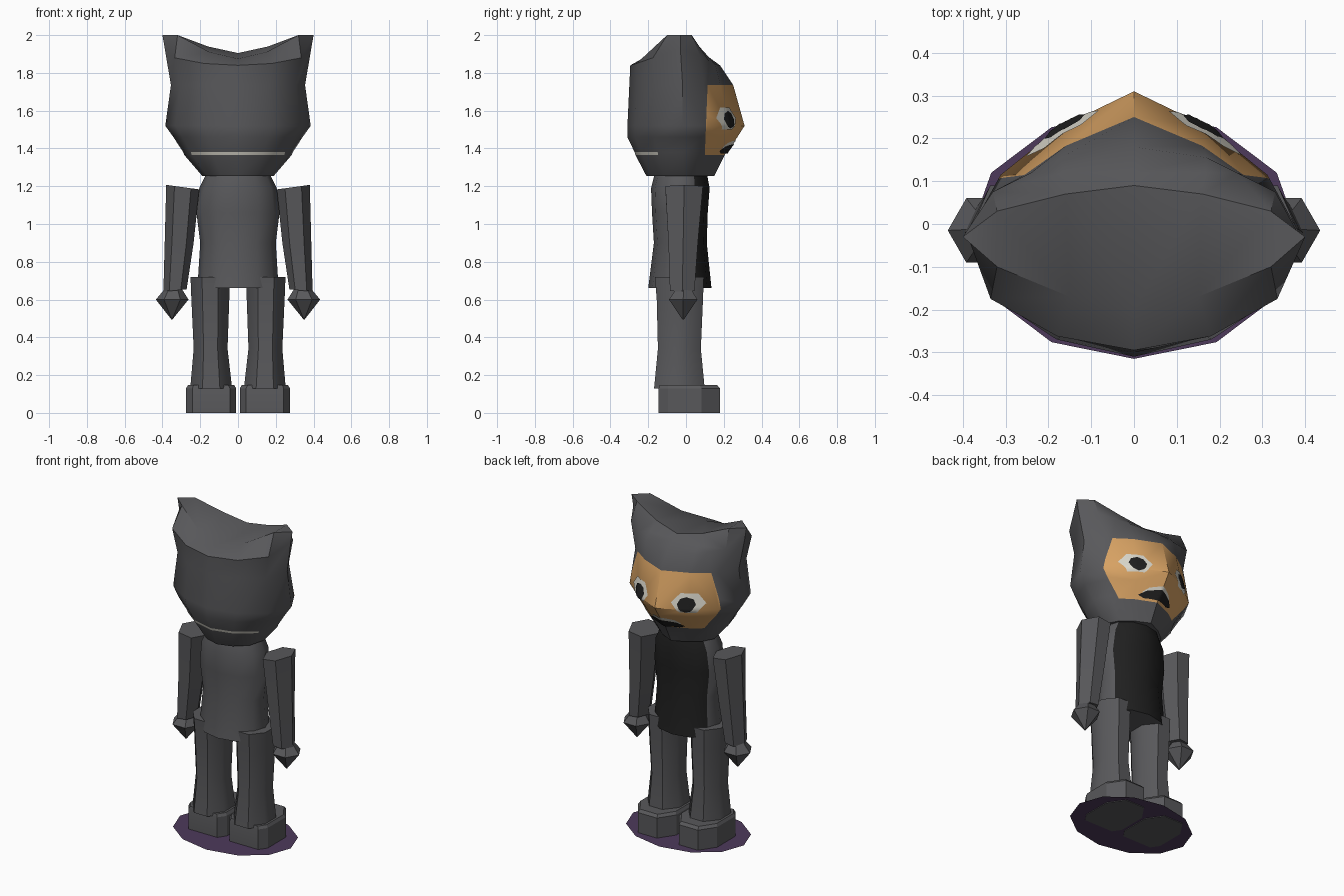
import bpy, bmesh, math
from mathutils import Vector
from mathutils.bvhtree import BVHTree

if "Cube" in bpy.data.objects:
    bpy.data.objects.remove(bpy.data.objects["Cube"])


def material(name, rgb):
    m = bpy.data.materials.new(name)
    m.diffuse_color = (*rgb, 1)
    m.use_nodes = True
    m.node_tree.nodes["Principled BSDF"].inputs["Base Color"].default_value = m.diffuse_color
    return m


GREY = material("charcoal grey", (0.098, 0.098, 0.104))
BLACK = material("black", (0.014, 0.014, 0.014))
SKIN = material("skin orange", (0.68, 0.36, 0.125))
WHITE = material("off white", (0.70, 0.68, 0.60))
PURPLE = material("dark purple", (0.075, 0.042, 0.105))


def finish(name, bm, mats, angle=40):
    bmesh.ops.recalc_face_normals(bm, faces=bm.faces)
    me = bpy.data.meshes.new(name)
    bm.to_mesh(me)
    bm.free()
    for m in mats:
        me.materials.append(m)
    ob = bpy.data.objects.new(name, me)
    bpy.context.collection.objects.link(ob)
    bpy.ops.object.select_all(action='DESELECT')
    ob.select_set(True)
    bpy.context.view_layer.objects.active = ob
    bpy.ops.object.shade_smooth_by_angle(angle=math.radians(angle))
    return ob


def ngon(n, phase=0.0):
    return [(math.cos(2 * math.pi * i / n + phase), math.sin(2 * math.pi * i / n + phase)) for i in range(n)]


def bridge(bm, a, b):
    for i in range(len(a)):
        j = (i + 1) % len(a)
        bm.faces.new((a[i], a[j], b[j], b[i]))


def loft(outline, levels, side=1):
    """Loft an outline through levels of (z, x0, x1, y0, y1, slope)."""
    bm = bmesh.new()
    rings = []
    for z, x0, x1, y0, y1, slope in levels:
        rings.append([bm.verts.new((side * ((x0 + x1) / 2 + u * (x1 - x0) / 2),
                                    (y0 + y1) / 2 + v * (y1 - y0) / 2, z + u * slope)) for u, v in outline])
    for a, b in zip(rings, rings[1:]):
        bridge(bm, a, b)
    bm.faces.new(rings[0])
    bm.faces.new(rings[-1])
    return bm


# Torso with a black chest panel
bm = loft(ngon(12), [
    (0.66, -0.215, 0.215, -0.20, 0.135, 0), (0.90, -0.20, 0.20, -0.17, 0.11, 0),
    (1.06, -0.22, 0.22, -0.18, 0.115, 0), (1.19, -0.205, 0.205, -0.185, 0.125, 0),
    (1.27, -0.165, 0.165, -0.165, 0.11, 0)])
bmesh.ops.recalc_face_normals(bm, faces=bm.faces)
for f in bm.faces:
    f.material_index = int(f.normal.y > 0.5)
finish("torso", bm, [GREY, BLACK])

# Limbs, mirrored left and right
FOOT = [(-1, -0.7), (-0.75, -1), (0.75, -1), (1, -0.7), (1, 0.4), (0.5, 1), (-0.5, 1), (-1, 0.4)]
for side, label in ((1, "right"), (-1, "left")):
    finish(label + "_leg", loft(ngon(8, math.pi / 8), [
        (0.13, 0.022, 0.262, -0.18, 0.11, 0), (0.34, 0.048, 0.242, -0.158, 0.088, 0),
        (0.60, 0.038, 0.255, -0.165, 0.10, 0), (0.72, 0.035, 0.26, -0.175, 0.105, 0)], side), [GREY])
    finish(label + "_foot", loft(FOOT, [
        (0.0, 0.01, 0.275, -0.145, 0.18, 0), (0.13, 0.01, 0.275, -0.145, 0.18, 0),
        (0.147, 0.02, 0.265, -0.14, 0.165, 0)], side), [GREY], 25)
    finish(label + "_arm", loft(ngon(6), [
        (0.648, 0.272, 0.395, -0.095, 0.055, -0.006), (0.90, 0.235, 0.388, -0.105, 0.075, 0),
        (1.195, 0.205, 0.380, -0.125, 0.105, 0.012)], side), [GREY], 35)
    finish(label + "_hand", loft(ngon(6), [
        (0.495, 0.347, 0.353, -0.02, -0.01, 0), (0.60, 0.262, 0.435, -0.102, 0.072, 0),
        (0.66, 0.30, 0.385, -0.055, 0.03, 0)], side), [GREY], 25)

# Flat base disc
bm = bmesh.new()
bm.faces.new([bm.verts.new((0.385 * u, -0.025 + 0.29 * v, 0.004)) for u, v in ngon(12)])
bmesh.ops.solidify(bm, geom=bm.faces[:], thickness=0.002)
finish("base_disc", bm, [PURPLE])

# Hooded head: half outline from back centre to front centre, mirrored into rings
HALF = [(0, -1), (0.47, -0.87), (0.86, -0.55), (1, -0.06), (0.81, 0.37), (0.45, 0.73), (0, 1)]
LEVELS = [(1.255, 0.19, 0.21, 0.15), (1.366, 0.285, 0.268, 0.205), (1.38, 0.29, 0.272, 0.215),
          (1.46, 0.342, 0.31, 0.272), (1.52, 0.385, 0.31, 0.31), (1.735, 0.355, 0.30, 0.25)]
RIM = [(0, -0.295, 1.84), (0.18, -0.262, 1.85), (0.335, -0.175, 1.88), (0.388, -0.03, 1.93),
       (0.33, 0.075, 1.89), (0.17, 0.155, 1.845), (0, 0.18, 1.84)]
CROWN = [(0, -0.20, 1.875), (0.15, -0.17, 1.91), (0.32, -0.10, 2.0), (0.40, -0.03, 2.0),
         (0.32, 0.03, 2.0), (0.16, 0.07, 1.94), (0, 0.09, 1.905)]
halves = [[(hw * u, v * (yf if v > 0 else yb), z) for u, v in HALF] for z, hw, yb, yf in LEVELS]
bm = bmesh.new()
rings = []
for half in halves + [RIM, CROWN]:
    full = half + [(-x, y, z) for x, y, z in half[5:0:-1]]
    rings.append([bm.verts.new(p) for p in full])
for a, b in zip(rings, rings[1:]):
    bridge(bm, a, b)
bm.faces.new(rings[0])
top = rings[-1]
for s in (1, -1):
    for i in range(2):
        bm.faces.new([top[k % 12] for k in (s * i, s * (i + 1), 6 * s - s * (i + 1), 6 * s - s * i)])
    bm.faces.new([top[k % 12] for k in (2 * s, 3 * s, 4 * s)])
bmesh.ops.bisect_plane(bm, geom=bm.verts[:] + bm.edges[:] + bm.faces[:], dist=1e-5,
                       plane_co=(0, 0.105, 1.5), plane_no=(0, 1, -0.04))
# Face opening in skin colour, thin pale collar line at the back
for f in bm.faces:
    c = f.calc_center_median()
    if 1.366 < c.z < 1.735 and c.y - 0.105 > 0.04 * (c.z - 1.5):
        f.material_index = 1
    elif 1.367 < c.z < 1.379 and c.y < -0.1:
        f.material_index = 2
bmesh.ops.recalc_face_normals(bm, faces=bm.faces)
tree = BVHTree.FromBMesh(bm)
finish("hooded_head", bm, [GREY, SKIN, WHITE])


def plate(name, cx, cz, rx, rz, mat, lift, sides=6, bend=0.0):
    """Thin painted patch projected on the face."""
    bm = bmesh.new()
    corners = ngon(sides)
    outline = []
    for i, p in enumerate(corners):
        q = corners[(i + 1) % sides]
        outline += [(p[0] + (q[0] - p[0]) * t / 4, p[1] + (q[1] - p[1]) * t / 4) for t in range(4)]

    def point(u, v):
        x, z = cx + rx * u, cz + rz * v - bend * u * u
        hit = tree.ray_cast(Vector((x, 2, z)), Vector((0, -1, 0)))
        return bm.verts.new(hit[0] + hit[1] * lift)

    centre = point(0, 0)
    rows = [[point(u * k / 6, v * k / 6) for u, v in outline] for k in range(1, 7)]
    for a, b in zip(rows, rows[1:]):
        bridge(bm, a, b)
    for i in range(len(outline)):
        bm.faces.new((centre, rows[0][i], rows[0][(i + 1) % len(outline)]))
    ob = finish(name, bm, [mat])
    if sum(p.normal.y for p in ob.data.polygons) < 0:
        ob.data.flip_normals()


# Eyes and mouth
for s, label in ((1, "right"), (-1, "left")):
    plate(label + "_eye", s * 0.165, 1.56, 0.085, 0.066, WHITE, 0.004)
    plate(label + "_pupil", s * 0.158, 1.553, 0.046, 0.044, BLACK, 0.008, 8)
plate("teeth", 0, 1.418, 0.10, 0.028, WHITE, 0.004, 8, 0.012)
plate("mouth", 0, 1.402, 0.115, 0.026, BLACK, 0.008, 8, 0.012)
